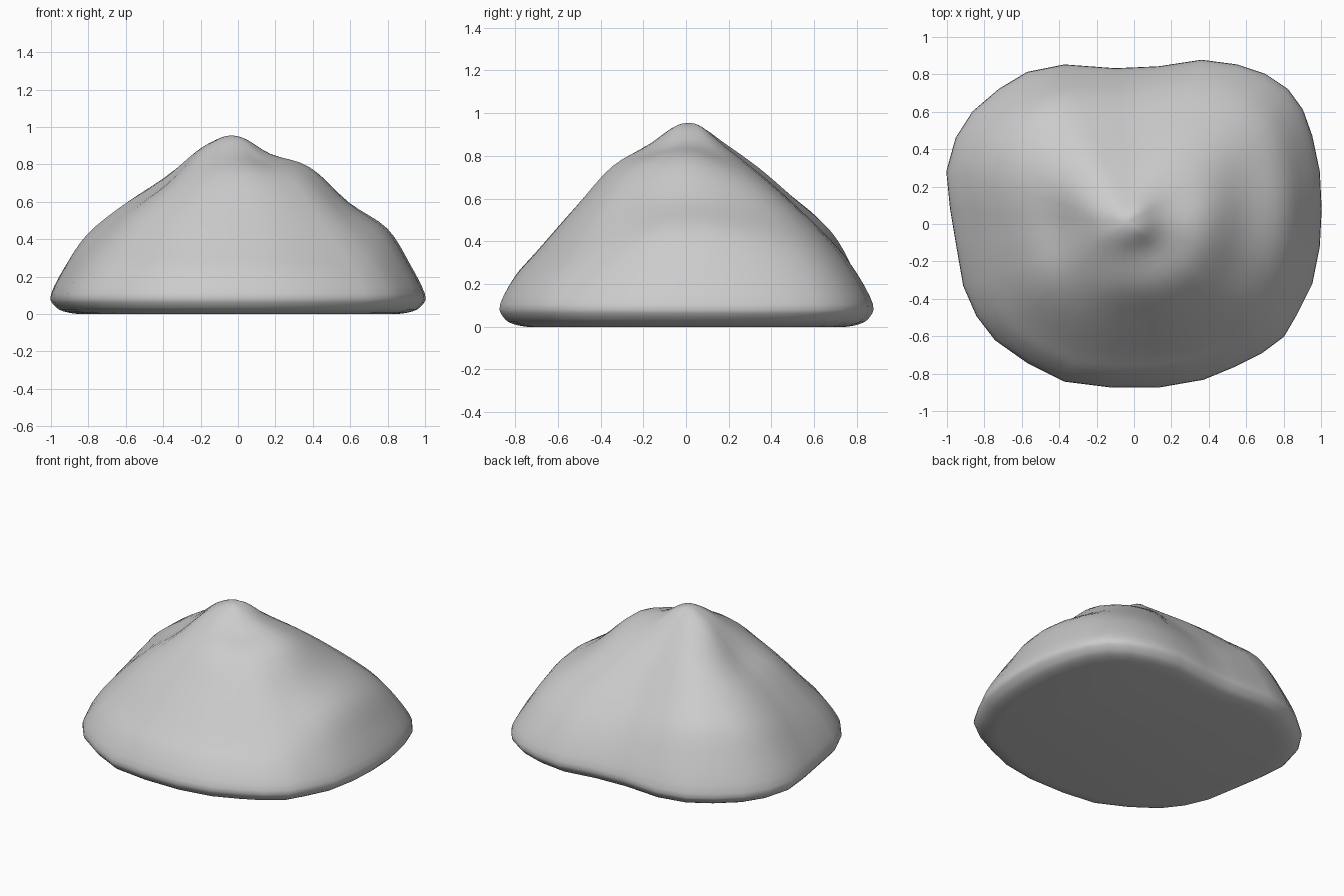
import bpy, bmesh, math

if "Cube" in bpy.data.objects:
    bpy.data.objects.remove(bpy.data.objects["Cube"])

# Rim outline seen from above, counter-clockwise
RIM = [(1, .08), (.99, .28), (.95, .47), (.9, .61), (.82, .72), (.7, .8), (.55, .85), (.36, .875),
       (.13, .84), (-.1, .83), (-.37, .85), (-.57, .81), (-.72, .72), (-.86, .6), (-.95, .46),
       (-1, .28), (-.98, .08), (-.95, -.1), (-.91, -.33), (-.84, -.49), (-.74, -.62), (-.57, -.74),
       (-.37, -.84), (-.13, -.87), (.14, -.87), (.37, -.83), (.54, -.76), (.68, -.69), (.8, -.6),
       (.87, -.48), (.95, -.32), (.99, -.12)]
# Slope heights every 45 degrees at fractions T of the rim radius
T = [.2, .4, .6, .8, .92]
SLOPES = [(.88, .81, .62, .48, .29), (.86, .74, .59, .42, .27), (.88, .74, .58, .41, .27),
          (.89, .78, .65, .51, .31), (.89, .71, .59, .42, .27), (.885, .745, .585, .385, .26),
          (.88, .775, .58, .38, .26), (.86, .77, .58, .37, .25)]
PEAK = (-.04, .01, .978)


def spline(p, u):
    a, b, c, d = p
    return .5 * (2*b + (c - a)*u + (2*a - 5*b + 4*c - d)*u*u + (3*b - a - 3*c + d)*u**3)


def slope(angle):
    """Height knots along one spoke, blended around the mound."""
    f = (angle / (math.pi / 4)) % 8
    i, u = int(f), f % 1
    return [spline([SLOPES[(i + k) % 8][j] for k in (-1, 0, 1, 2)], u) for j in range(len(T))]


def spoke(x, y):
    """Points (fraction, height) from near the peak, over the rim and under the base."""
    z = slope(math.atan2(y, x))
    knots = [(-.08, .96), (0, PEAK[2]), (.08, .957)] + list(zip(T, z))
    knots += [(1, .13), (.985, .072), (.93, .037), (.8, .02), (.5, .014)]
    pts = []
    for i in range(1, len(knots) - 2):
        steps = 4 if i < 7 else 3
        for s in range(steps):
            pts.append([spline([k[a] for k in knots[i-1:i+3]], s / steps) for a in (0, 1)])
    return pts[1:]


# Rock mound
bm = bmesh.new()
top = bm.verts.new(PEAK)
cols = []
for x, y in RIM:
    col = []
    for t, z in spoke(x, y):
        w = max(0, 1 - t) ** 2 if z > .14 else 0
        col.append(bm.verts.new((x*t + PEAK[0]*w, y*t + PEAK[1]*w, z)))
    cols.append(col)
n = len(cols)
for i in range(n):
    a, b = cols[i], cols[(i + 1) % n]
    bm.faces.new((top, a[0], b[0]))
    for j in range(len(a) - 1):
        bm.faces.new((a[j], a[j+1], b[j+1], b[j]))
bm.faces.new([c[-1] for c in reversed(cols)])
bmesh.ops.recalc_face_normals(bm, faces=bm.faces)
for f in bm.faces:
    f.smooth = True
# Rest the lowest point on the ground
low = min(v.co.z for v in bm.verts)
for v in bm.verts:
    v.co.z -= low
mesh = bpy.data.meshes.new("rock_mound")
bm.to_mesh(mesh)
bm.free()
bpy.context.collection.objects.link(bpy.data.objects.new("rock_mound", mesh))
